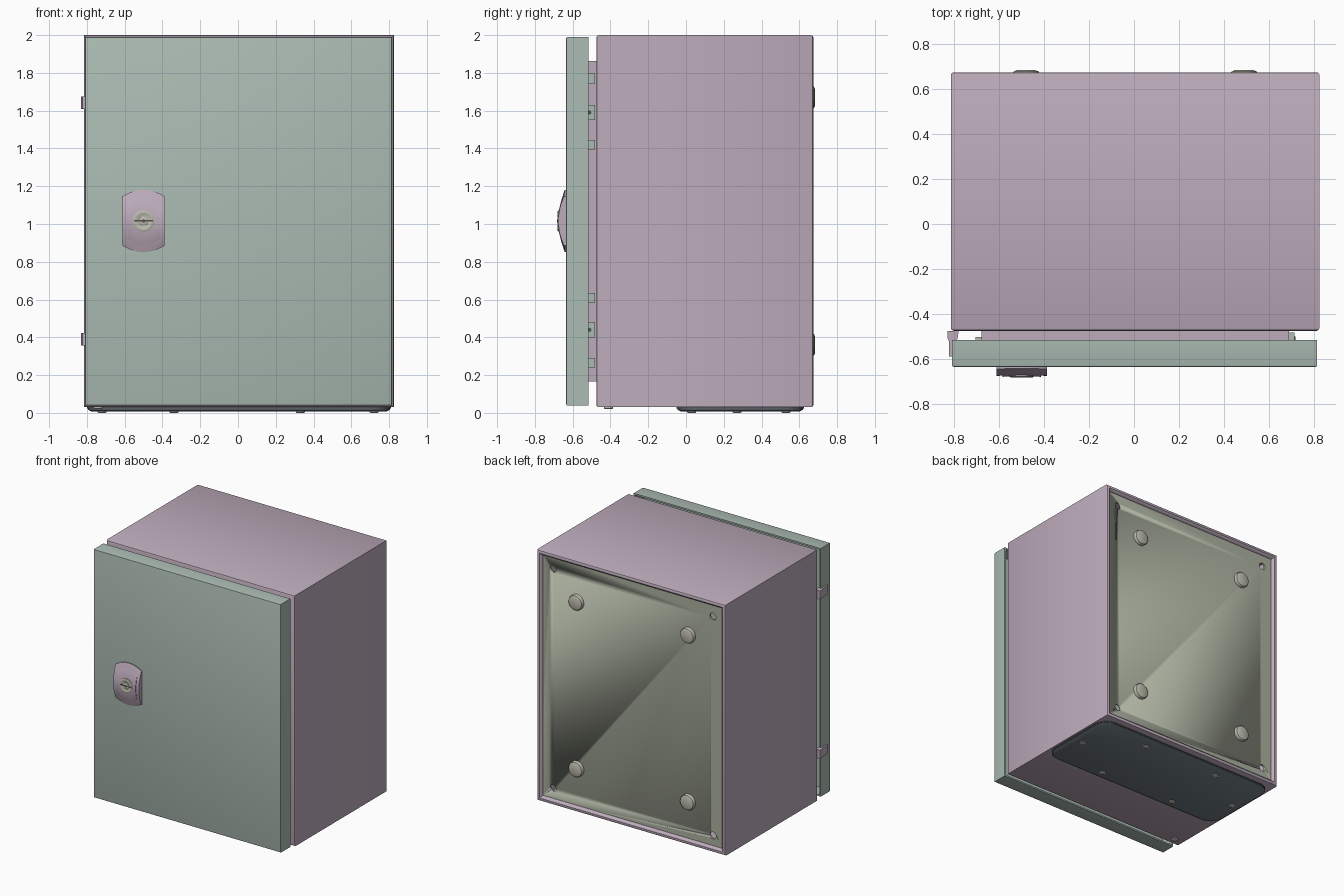
import bpy, bmesh, math
from mathutils import Vector

if "Cube" in bpy.data.objects:
    bpy.data.objects.remove(bpy.data.objects["Cube"])


def mat(name, r, g, b):
    m = bpy.data.materials.new(name)
    m.diffuse_color = (r, g, b, 1)
    m.use_nodes = True
    m.node_tree.nodes["Principled BSDF"].inputs["Base Color"].default_value = m.diffuse_color
    return m


PINK = mat("pink_paint", 0.51, 0.41, 0.50)
GREEN = mat("green_paint", 0.41, 0.50, 0.45)
OLIVE = mat("olive_panel", 0.41, 0.44, 0.35)
CREAM = mat("cream_plastic", 0.50, 0.50, 0.42)
SLATE = mat("slate_plate", 0.17, 0.21, 0.23)
DARK = mat("dark_rubber", 0.08, 0.08, 0.09)


def finish(name, bm, material):
    bmesh.ops.recalc_face_normals(bm, faces=bm.faces)
    me = bpy.data.meshes.new(name)
    bm.to_mesh(me)
    bm.free()
    ob = bpy.data.objects.new(name, me)
    bpy.context.collection.objects.link(ob)
    me.materials.append(material)
    bpy.ops.object.select_all(action='DESELECT')
    ob.select_set(True)
    bpy.context.view_layer.objects.active = ob
    bpy.ops.object.shade_smooth_by_angle(angle=math.radians(32))
    return ob


def loft(name, rings, material, closed=False):
    """Skin equal-length point rings; cap the ends or join last to first."""
    bm = bmesh.new()
    vs = [[bm.verts.new(p) for p in ring] for ring in rings]
    n = len(vs[0])
    pairs = list(zip(vs, vs[1:])) + ([(vs[-1], vs[0])] if closed else [])
    for a, b in pairs:
        for i in range(n):
            j = (i + 1) % n
            bm.faces.new((a[i], a[j], b[j], b[i]))
    if not closed:
        bm.faces.new(vs[0])
        bm.faces.new(vs[-1])
    return finish(name, bm, material)


def frame(bounds, inset, y):
    x0, x1, z0, z1 = bounds
    x0, x1, z0, z1 = x0 + inset, x1 - inset, z0 + inset, z1 - inset
    return [(x0, y, z0), (x1, y, z0), (x1, y, z1), (x0, y, z1)]


def box(name, x0, x1, y0, y1, z0, z1, material):
    return loft(name, [frame((x0, x1, z0, z1), 0, y) for y in (y0, y1)], material)


def turned(name, centre, axis, profile, material, n=28):
    """Solid of revolution; profile is (radius, distance along axis)."""
    c, d = Vector(centre), Vector(axis)
    u = d.orthogonal().normalized()
    w = d.cross(u)
    rings = [[c + d * h + (u * math.cos(2 * math.pi * i / n)
              + w * math.sin(2 * math.pi * i / n)) * r for i in range(n)]
             for r, h in profile]
    return loft(name, rings, material)


# Sheet metal cabinet shell with rolled back lip and front collar
BODY = (-0.815, 0.825, 0.03, 2.0)
shell = [(0.04, 0.64), (0.04, 0.655), (0.034, 0.667), (0.024, 0.675), (0.012, 0.675),
         (0.004, 0.671), (0, 0.663), (0, -0.463), (0.004, -0.471), (0.012, -0.475),
         (0.136, -0.475), (0.136, -0.53), (0.146, -0.53), (0.146, -0.465),
         (0.012, -0.465), (0.012, 0.64)]
loft("cabinet_body", [frame(BODY, i, y) for i, y in shell], PINK, closed=True)

# Back panel with four mounting holes
panel = loft("back_panel", [frame(BODY, 0.01, y) for y in (0.636, 0.652)], OLIVE)
for x in (-0.69, 0.70):
    for z in (0.15, 1.87):
        cut = turned("hole_cutter", (x, 0.6, z), (0, 1, 0), [(0.027, 0), (0.027, 0.1)], DARK, 20)
        cut.hide_render = True
        mod = panel.modifiers.new("hole", 'BOOLEAN')
        mod.object = cut
        mod.solver = 'EXACT'
        bpy.context.view_layer.objects.active = panel
        bpy.ops.object.modifier_apply(modifier=mod.name)
        bpy.data.objects.remove(cut)

# Wall spacer buttons on the back
for x in (-0.48, 0.49):
    for z in (0.36, 1.67):
        turned("back_button", (x, 0.64, z), (0, 1, 0),
               [(0.06, 0), (0.06, 0.031), (0.056, 0.038), (0.042, 0.044)], CREAM, 32)

# Hollow door tray
DOOR = (-0.81, 0.815, 0.04, 1.99)
tray = [(0.007, -0.635), (0.002, -0.633), (0, -0.628), (0, -0.515),
        (0.012, -0.515), (0.012, -0.622)]
loft("door", [frame(DOOR, i, y) for i, y in tray], GREEN)

# Sealing strip between door and collar
loft("door_gasket", [frame(DOOR, i, y) for i, y in
     [(0.125, -0.623), (0.125, -0.527), (0.155, -0.527), (0.155, -0.623)]], DARK, closed=True)

# Inner hinge brackets on the right, with pins on the middle ones
for zs in ((1.77, 1.59, 1.42), (0.61, 0.44, 0.265)):
    for z, h in zip(zs, (0.026, 0.04, 0.026)):
        box("hinge_bracket", 0.685, 0.715, -0.53, -0.482, z - h, z + h, GREEN)
    turned("hinge_pin", (0.71, -0.512, zs[1]), (1, 0, 0), [(0.011, 0), (0.011, 0.008)], DARK, 16)

# Lock catch on the left of the collar
box("lock_catch", -0.706, -0.675, -0.53, -0.502, 0.9, 1.13, CREAM)

# Outer side clips bridging door and cabinet
clip = [(-0.83, -0.477), (-0.78, -0.477), (-0.785, -0.508), (-0.811, -0.59),
        (-0.822, -0.59), (-0.824, -0.52), (-0.83, -0.505)]
for z in (0.39, 1.642):
    loft("side_clip", [[(x, y, z + s) for x, y in clip] for s in (-0.034, 0.034)], PINK)

# Bowed lock plate on the door, built from a grid with skirt
LX, LZ = -0.5, 1.016


def bowed_plate(name, w, h, drop, base, depth, bulge, material, nx=12, nz=16):
    bm = bmesh.new()

    def grid(front):
        g = []
        for i in range(nx + 1):
            s = 2 * i / nx - 1
            row = []
            for j in range(nz + 1):
                t = 2 * j / nz - 1
                y = base - depth - bulge * (1 - t * t) - 0.004 * s * s if front else base
                row.append(bm.verts.new((LX + w * s, y, LZ + t * (h - drop * s * s))))
            g.append(row)
        return g
    f, b = grid(True), grid(False)
    for g in (f, b):
        for i in range(nx):
            for j in range(nz):
                bm.faces.new((g[i][j], g[i + 1][j], g[i + 1][j + 1], g[i][j + 1]))
    for i in range(nx):
        for j in (0, nz):
            bm.faces.new((f[i][j], f[i + 1][j], b[i + 1][j], b[i][j]))
    for j in range(nz):
        for i in (0, nx):
            bm.faces.new((f[i][j], f[i][j + 1], b[i][j + 1], b[i][j]))
    return finish(name, bm, material)


bowed_plate("lock_plate", 0.112, 0.165, 0.035, -0.634, 0.008, 0.03, PINK)
bowed_plate("lock_plate_face", 0.086, 0.142, 0.028, -0.634, 0.015, 0.027, PINK)

# Lock cylinder: bezel, recessed core and slot
turned("lock_bezel", (LX, -0.65, LZ), (0, -1, 0),
       [(0.056, 0), (0.056, 0.028), (0.05, 0.031), (0.042, 0.031), (0.036, 0.028)], CREAM, 36)
turned("lock_core", (LX, -0.65, LZ), (0, -1, 0), [(0.025, 0), (0.025, 0.030), (0.022, 0.0315)], CREAM, 28)
box("lock_slot", LX - 0.05, LX + 0.05, -0.6818, -0.67, LZ - 0.004, LZ + 0.004, DARK)
turned("lock_pin", (LX, -0.65, LZ), (0, -1, 0), [(0.009, 0), (0.009, 0.0325)], DARK, 16)


# Cable entry plate under the cabinet, with gasket and screws
def rounded(inset, z, r=0.11, n=8):
    x0, x1, y0, y1 = -0.8 + inset, 0.81 - inset, -0.05 + inset, 0.625 - inset
    r -= inset
    pts = []
    for k, (cx, cy) in enumerate(((x1 - r, y1 - r), (x0 + r, y1 - r), (x0 + r, y0 + r), (x1 - r, y0 + r))):
        for i in range(n + 1):
            a = math.pi / 2 * (k + i / n)
            pts.append((cx + r * math.cos(a), cy + r * math.sin(a), z))
    return pts


loft("entry_plate_gasket", [rounded(0, 0.035), rounded(0, 0.022)], DARK)
loft("entry_plate", [rounded(0.004, 0.026), rounded(0.006, 0.016), rounded(0.022, 0.008)], SLATE)
for x, y in ((0.72, 0.27), (-0.72, 0.27), (0.33, 0.53), (-0.34, 0.53), (0.33, 0.03), (-0.34, 0.03)):
    turned("entry_plate_screw", (x, y, 0.012), (0, 0, -1),
           [(0.024, 0), (0.024, 0.009), (0.018, 0.012)], CREAM, 20)

# Earth stud under the front corner
turned("earth_stud", (-0.74, -0.41, 0.035), (0, 0, -1), [(0.024, 0), (0.024, 0.011), (0.018, 0.015)], CREAM, 20)
